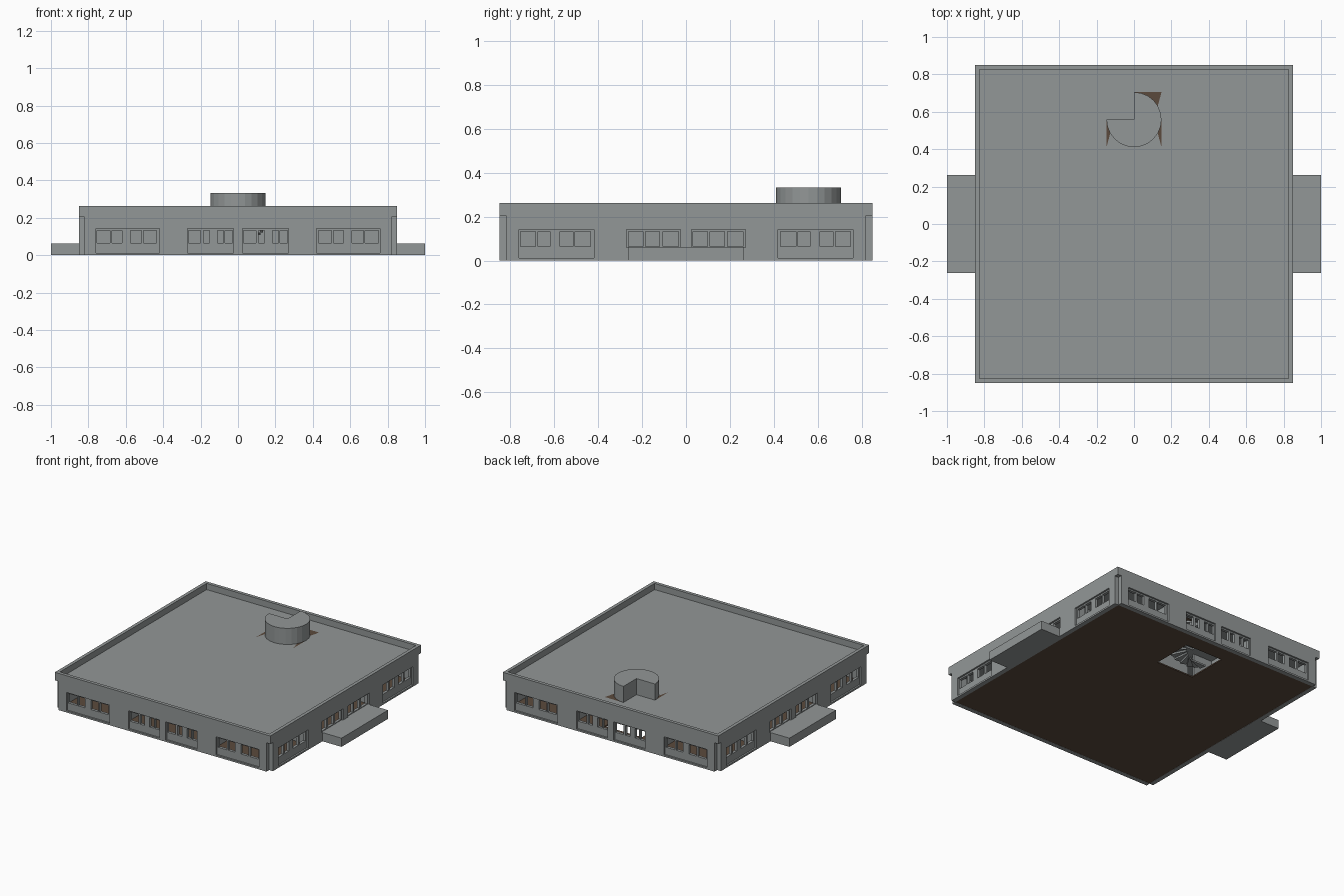
import bpy, bmesh, math
from mathutils import Vector, Matrix

if "Cube" in bpy.data.objects:
    bpy.data.objects.remove(bpy.data.objects["Cube"])


def mat(name, col):
    m = bpy.data.materials.new(name)
    m.diffuse_color = (*col, 1)
    m.use_nodes = True
    m.node_tree.nodes["Principled BSDF"].inputs["Base Color"].default_value = m.diffuse_color
    return m


GREY = mat("concrete_grey", (0.29, 0.31, 0.31))
BROWN = mat("floor_brown", (0.105, 0.068, 0.046))


def finish(bm, name, mats, fix=True):
    bmesh.ops.remove_doubles(bm, verts=bm.verts, dist=1e-5)
    if fix:
        bmesh.ops.recalc_face_normals(bm, faces=bm.faces)
    me = bpy.data.meshes.new(name)
    bm.to_mesh(me)
    bm.free()
    ob = bpy.data.objects.new(name, me)
    for m in mats:
        me.materials.append(m)
    bpy.context.collection.objects.link(ob)
    return ob


def perforated(bm, u0, u1, v0, v1, w0, w1, holes, f):
    """Slab in (u, v, w) with rectangular holes; f maps it to x, y, z."""
    clip = lambda a, lo, hi: min(max(a, lo), hi)
    us = sorted({u0, u1, *[clip(h[k], u0, u1) for h in holes for k in (0, 1)]})
    vs = sorted({v0, v1, *[clip(h[k], v0, v1) for h in holes for k in (2, 3)]})

    def solid(i, j):
        if not (0 <= i < len(us) - 1 and 0 <= j < len(vs) - 1):
            return False
        u, v = (us[i] + us[i + 1]) / 2, (vs[j] + vs[j + 1]) / 2
        return not any(h[0] < u < h[1] and h[2] < v < h[3] for h in holes)

    def quad(*pts):
        bm.faces.new([bm.verts.new(f(*p)) for p in pts])

    for i in range(len(us) - 1):
        for j in range(len(vs) - 1):
            if not solid(i, j):
                continue
            a, b, c, d = us[i], us[i + 1], vs[j], vs[j + 1]
            for w in (w0, w1):
                quad((a, c, w), (b, c, w), (b, d, w), (a, d, w))
            for di, dj, p, q in ((-1, 0, (a, c), (a, d)), (1, 0, (b, c), (b, d)),
                                 (0, -1, (a, c), (b, c)), (0, 1, (a, d), (b, d))):
                if not solid(i + di, j + dj):
                    quad((*p, w0), (*q, w0), (*q, w1), (*p, w1))


def slab(name, u, v, w, holes, m, f=lambda u, v, w: (u, v, w)):
    bm = bmesh.new()
    perforated(bm, *u, *v, *w, holes, f)
    return finish(bm, name, [m])


def box(name, x, y, z, m=GREY):
    return slab(name, x, y, z, [], m)


# window layout along a wall
OUTER = [(0.01, 0.08), (0.09, 0.145), (0.19, 0.25), (0.26, 0.33)]
INNER = [(0.005, 0.07), (0.085, 0.118), (0.16, 0.192), (0.2, 0.24)]
DOORS = [(0.008, 0.073), (0.085, 0.15), (0.165, 0.235)]


def side_wall(name, angle, has_door):
    rot = Matrix.Rotation(angle, 3, 'Z')
    f = lambda u, v, w: rot @ Vector((u, -w, v))
    low = 0.06 if has_door else 0.012
    mid = DOORS if has_door else INNER
    panels = [(-0.76, -0.42, 0.012, 0.142), (0.42, 0.76, 0.012, 0.142),
              (-0.27, -0.025, low, 0.142), (0.025, 0.27, low, 0.142)]
    wins = []
    for start, group in ((-0.765, OUTER), (0.42, OUTER), (-0.27, mid), (0.025, mid)):
        wins += [(start + a, start + b, 0.065, 0.132) for a, b in group]
    slab(name + "_facing", (-0.82, 0.82), (0, 0.205), (0.838, 0.85), panels, GREY, f)
    slab(name + "_windows", (-0.82, 0.82), (0, 0.205), (0.818, 0.838), wins, GREY, f)


for k, n in enumerate(("front_wall", "right_wall", "back_wall", "left_wall")):
    side_wall(n, k * math.pi / 2, k % 2 == 1)

# floor, roof and parapet
CX, CY, R = 0.0, 0.558, 0.147
shaft = (CX - R, CX + R, CY - R, CY + R)
slab("floor", (-0.82, 0.82), (-0.82, 0.82), (0.001, 0.01), [shaft], BROWN)
slab("roof", (-0.85, 0.85), (-0.85, 0.85), (0.205, 0.218), [shaft], GREY)
slab("parapet", (-0.85, 0.85), (-0.85, 0.85), (0.218, 0.262),
     [(-0.826, 0.826, -0.826, 0.826)], GREY)

# entrance platforms
for s, n in ((-1, "left_platform"), (1, "right_platform")):
    box(n, sorted((s * 0.85, s * 1.0)), (-0.262, 0.262), (0, 0.062))

# interior partitions with door gaps
for s, n in ((-1, "front"), (1, "back")):
    y = sorted((s * 0.36, s * 0.375))
    for i, x in enumerate(((-0.818, -0.19), (-0.14, 0.1), (0.15, 0.818))):
        box(f"{n}_partition_{i}", x, y, (0.01, 0.205))
    for i, t in enumerate((-0.345, 0.345)):
        box(f"{n}_room_divider_{i}", (t - 0.006, t + 0.006),
            sorted((s * 0.375, s * 0.818)), (0.01, 0.205))
for s, n in ((-1, "left"), (1, "right")):
    box(n + "_corridor_wall", sorted((s * 0.4, s * 0.412)), (-0.36, 0.36), (0.01, 0.205))

# three-quarter round stair tower, open underneath
SEG = 24
arc = lambda k, z: Vector((CX + R * math.cos(k * math.tau / SEG),
                           CY + R * math.sin(k * math.tau / SEG), z))
outline = [arc(k, 0) for k in range(SEG // 2, SEG + SEG // 4 + 1)]
outline.append(Vector((CX, CY, 0)))
bm = bmesh.new()
up = lambda p, z: bm.verts.new((p.x, p.y, z))
for p, q in zip(outline, outline[1:] + outline[:1]):
    bm.faces.new([up(p, 0.205), up(q, 0.205), up(q, 0.333), up(p, 0.333)])
bm.faces.new([up(p, 0.333) for p in outline])
finish(bm, "stair_tower", [GREY])

# roof infill around the tower, with brown patches at the corners
box("tower_notch_roof", (CX - R, CX), (CY, CY + R), (0.206, 0.218))
bm = bmesh.new()
for q, (sx, sy) in enumerate(((1, 1), (-1, 1), (-1, -1), (1, -1))):
    if q == 1:
        continue
    n = SEG // 4
    corner = Vector((CX + sx * R, CY + sy * R, 0.218))
    for k in range(n):
        f = bm.faces.new([bm.verts.new(p) for p in
                          (corner, arc(q * n + k, 0.218), arc(q * n + k + 1, 0.218))])
        brown = {0: k >= 2, 2: k < 2, 3: k > 3}[q]
        f.material_index = int(brown)
        f.normal_update()
        if f.normal.z < 0:
            f.normal_flip()
finish(bm, "tower_corner_roof", [GREY, BROWN], False)

# spiral stair inside the shaft
bm = bmesh.new()
STEPS = 14
for k in range(STEPS):
    a0 = math.pi + k * 1.5 * math.pi / STEPS
    a1 = a0 + 1.5 * math.pi / STEPS
    z = 0.012 + k * 0.0135
    ring = [(r * math.cos(a), r * math.sin(a)) for r, a in
            ((0.02, a0), (0.135, a0), (0.135, a1), (0.02, a1))]
    lo = [bm.verts.new((CX + x, CY + y, z)) for x, y in ring]
    hi = [bm.verts.new((CX + x, CY + y, z + 0.012)) for x, y in ring]
    bm.faces.new(lo[::-1])
    bm.faces.new(hi)
    for i in range(4):
        j = (i + 1) % 4
        bm.faces.new((lo[i], lo[j], hi[j], hi[i]))
finish(bm, "spiral_stair", [GREY])
